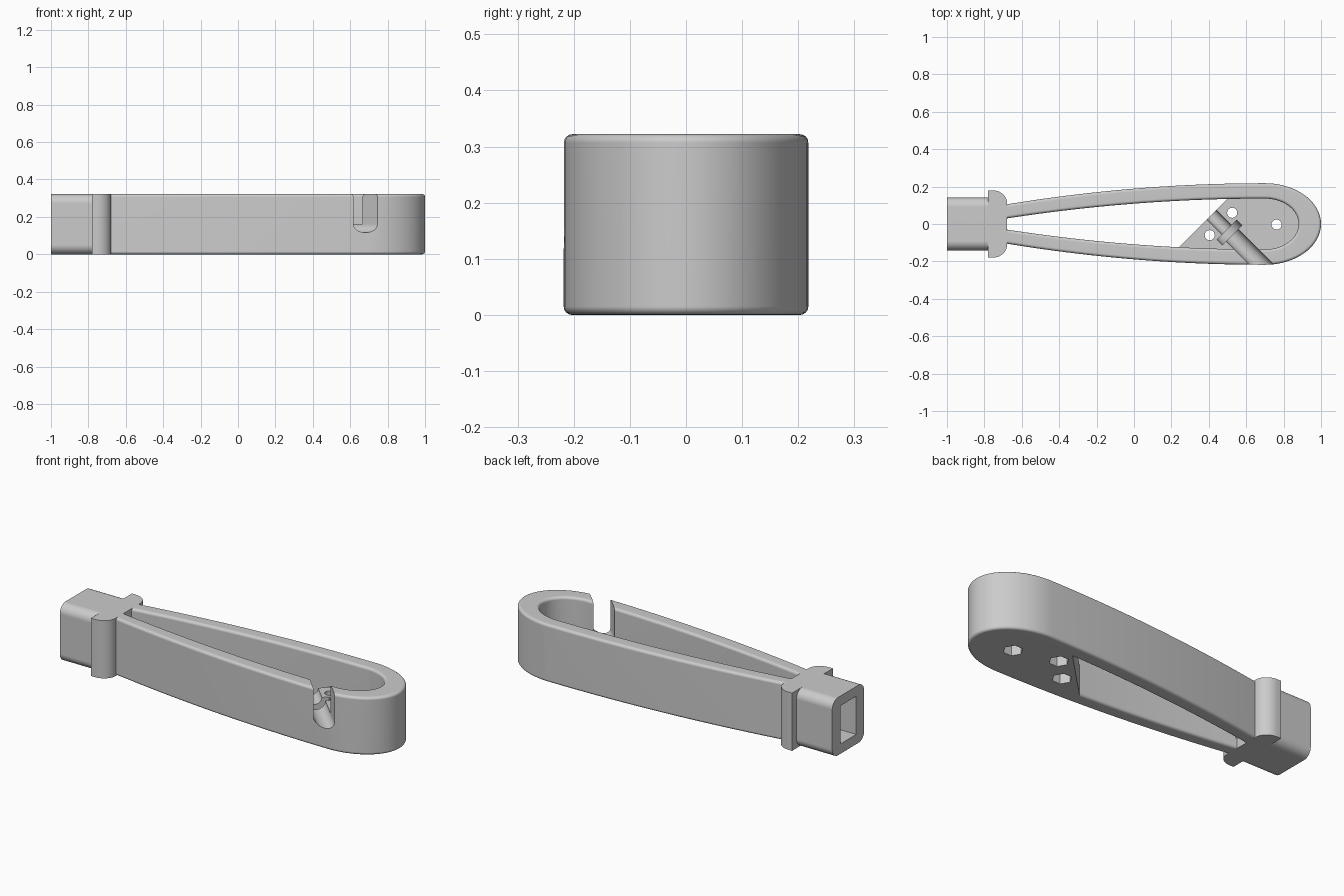
import bpy, bmesh, math
from mathutils import Matrix, Vector

if "Cube" in bpy.data.objects:
    bpy.data.objects.remove(bpy.data.objects["Cube"], do_unlink=True)

HEIGHT = 0.322
SHELF = 0.162          # top of the inner floor, also the axis of the grooves
UP = Vector((0, 0, 1))

grey = bpy.data.materials.new("plain grey")
grey.use_nodes = True
grey.diffuse_color = (0.6, 0.6, 0.6, 1)
grey.node_tree.nodes["Principled BSDF"].inputs["Base Color"].default_value = (0.6, 0.6, 0.6, 1)


def finish(name, bm):
    bmesh.ops.recalc_face_normals(bm, faces=bm.faces)
    mesh = bpy.data.meshes.new(name)
    bm.to_mesh(mesh)
    bm.free()
    mesh.materials.append(grey)
    obj = bpy.data.objects.new(name, mesh)
    bpy.context.collection.objects.link(obj)
    return obj


def prism(name, points, low, high, frame=Matrix()):
    """Extrude a flat outline along local z, then place it with a frame."""
    bm = bmesh.new()
    base = bm.faces.new([bm.verts.new((x, y, low)) for x, y in points])
    top = bmesh.ops.extrude_face_region(bm, geom=[base])["geom"]
    moved = [v for v in top if isinstance(v, bmesh.types.BMVert)]
    bmesh.ops.translate(bm, verts=moved, vec=(0, 0, high - low))
    bmesh.ops.transform(bm, matrix=frame, verts=bm.verts)
    return finish(name, bm)


def axes(x, y, z, origin):
    m = Matrix((x, y, z)).transposed().to_4x4()
    m.translation = origin
    return m


def arc(cx, cy, rx, ry, start, end, steps):
    angles = [math.radians(start + (end - start) * i / steps) for i in range(steps + 1)]
    return [(cx + rx * math.cos(a), cy + ry * math.sin(a)) for a in angles]


def bake(obj):
    bpy.context.view_layer.update()
    graph = bpy.context.evaluated_depsgraph_get()
    mesh = bpy.data.meshes.new_from_object(obj.evaluated_get(graph))
    obj.modifiers.clear()
    obj.data = mesh


def combine(obj, other, operation):
    mod = obj.modifiers.new(operation, "BOOLEAN")
    mod.operation = operation
    mod.solver = "EXACT"
    mod.object = other
    bake(obj)
    bpy.data.objects.remove(other, do_unlink=True)


def teardrop(start, half, curve, nose):
    """Outline with bowed flanks and an elliptical nose."""
    xs = [start + (0.7 - start) * i / 24 for i in range(24)]
    flank = [(x, half - curve * (0.7 - x) ** 2) for x in xs]
    tip = arc(0.7, 0, nose, half, 90, -90, 40)
    return flank + tip + [(x, -y) for x, y in reversed(flank)]


# Looped handle with rounded rims
bm = bmesh.new()
rings = []
for outline in (teardrop(-0.73, 0.218, 0.0593, 0.3), teardrop(-0.7, 0.136, 0.0557, 0.18)):
    for z in (0, HEIGHT):
        rings.append([bm.verts.new((x, y, z)) for x, y in outline])
outer_low, outer_high, inner_low, inner_high = rings
for a, b in ((outer_low, outer_high), (outer_high, inner_high),
             (inner_high, inner_low), (inner_low, outer_low)):
    for i in range(len(a)):
        j = (i + 1) % len(a)
        bm.faces.new((a[i], a[j], b[j], b[i]))
handle = finish("handle_body", bm)
rim = handle.modifiers.new("rim", "BEVEL")
rim.width = 0.02
rim.segments = 4
rim.limit_method = "ANGLE"
rim.angle_limit = math.radians(50)
bake(handle)

# Inner floor with a diagonal front edge
floor_outline = [(0.205, -0.16)] + arc(0.7, 0, 0.22, 0.16, -90, 90, 32) + [(0.525, 0.16)]
combine(handle, prism("inner_floor", floor_outline, 0, SHELF), "UNION")

# Flange with rounded shoulders
shoulder = [(-0.78, 0.18)] + arc(-0.755, 0.11, 0.077, 0.07, 90, 0, 10)
flange_outline = shoulder + [(x, -y) for x, y in reversed(shoulder)]
combine(handle, prism("flange", flange_outline, 0, HEIGHT), "UNION")

# Rounded end block and its rectangular socket
along = axes((0, 1, 0), UP, (1, 0, 0), (0, 0, 0))
radius = 0.05
block_outline = []
for cx, cy, start in ((0.091, HEIGHT - radius, 0), (-0.091, HEIGHT - radius, 90),
                      (-0.091, radius, 180), (0.091, radius, 270)):
    block_outline += arc(cx, cy, radius, radius, start, start + 90, 8)
combine(handle, prism("end_block", block_outline, -1, -0.74, along), "UNION")
socket = [(-0.07, 0.055), (0.07, 0.055), (0.07, 0.267), (-0.07, 0.267)]
combine(handle, prism("socket_cutter", socket, -1.1, -0.67, along), "DIFFERENCE")

# Round-bottomed diagonal grooves: rear pin, collar and shaft exit
direction = Vector((1, -1, 0)).normalized()
diagonal = axes(UP.cross(direction), UP, direction, (0.51, -0.045, SHELF))
for r, low, high in ((0.036, -0.15, 0.01), (0.074, -0.02, 0.02), (0.046, 0, 0.36)):
    groove = arc(0, 0, r, r, 180, 360, 20) + [(r, 0.25), (-r, 0.25)]
    combine(handle, prism("groove_cutter", groove, low, high, diagonal), "DIFFERENCE")

# Screw holes with hexagonal nut pockets underneath
for x, y in ((0.405, -0.06), (0.525, 0.06), (0.762, -0.003)):
    hole = arc(x, y, 0.027, 0.027, 0, 345, 23)
    combine(handle, prism("hole_cutter", hole, -0.1, 0.25), "DIFFERENCE")
    pocket = arc(x, y, 0.05, 0.05, 0, 300, 5)
    combine(handle, prism("nut_cutter", pocket, -0.1, 0.06), "DIFFERENCE")

# Smooth rounded surfaces, keep hard edges
handle.data.materials.clear()
handle.data.materials.append(grey)
for face in handle.data.polygons:
    face.material_index = 0
bpy.ops.object.select_all(action="DESELECT")
handle.select_set(True)
bpy.context.view_layer.objects.active = handle
bpy.ops.object.shade_smooth_by_angle(angle=math.radians(30))
weighted = handle.modifiers.new("weighted_normals", "WEIGHTED_NORMAL")
weighted.keep_sharp = True
